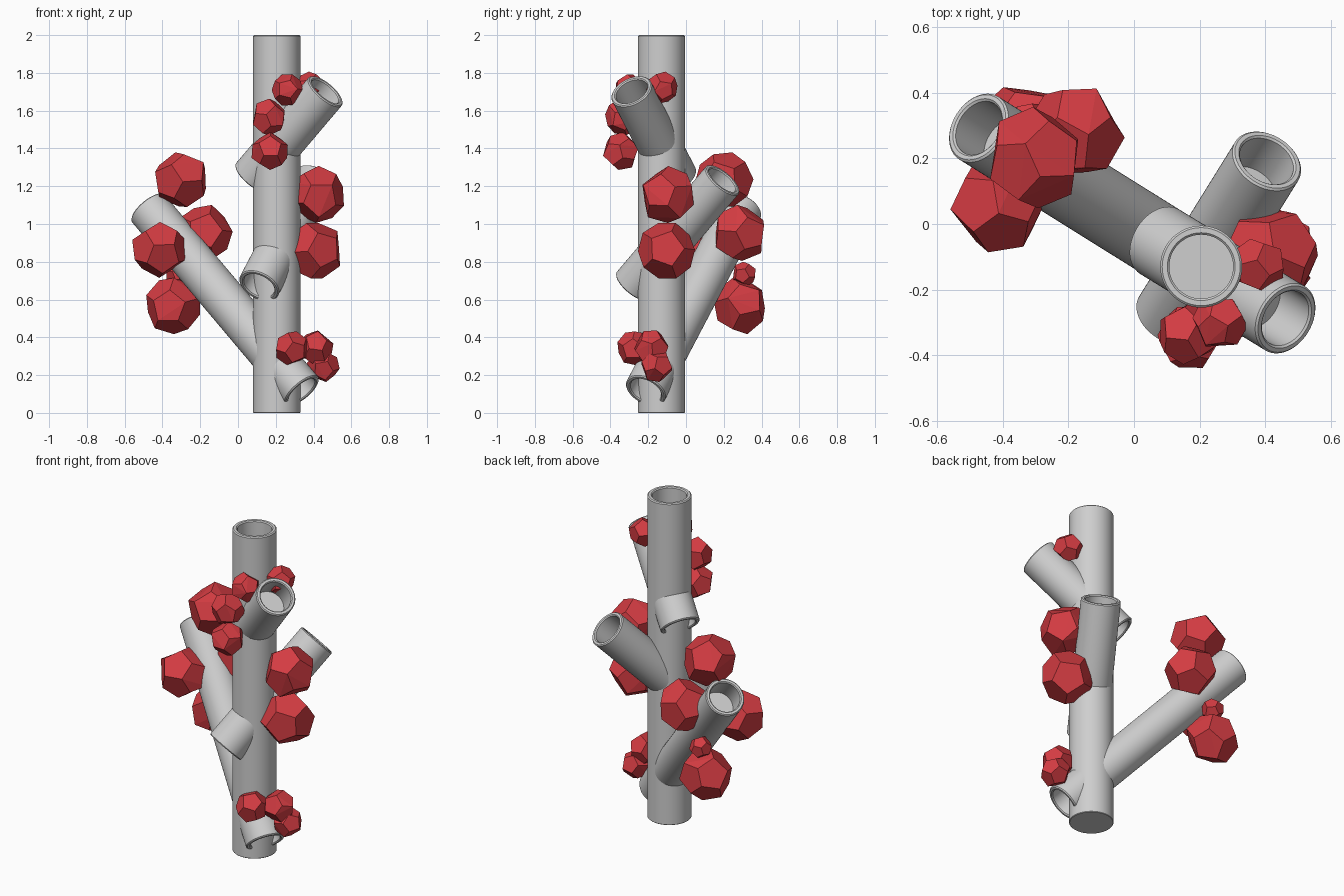
import bpy, bmesh, math, random
from mathutils import Vector, Euler

if "Cube" in bpy.data.objects:
    bpy.data.objects.remove(bpy.data.objects["Cube"])

random.seed(4)


def material(name, rgb):
    m = bpy.data.materials.new(name)
    m.diffuse_color = (*rgb, 1)
    m.use_nodes = True
    m.node_tree.nodes["Principled BSDF"].inputs["Base Color"].default_value = m.diffuse_color
    return m


GREY = material("pale_grey", (0.62, 0.62, 0.62))
RED = material("berry_red", (0.66, 0.045, 0.055))


def finish(name, bm, mat):
    bmesh.ops.recalc_face_normals(bm, faces=bm.faces)
    me = bpy.data.meshes.new(name)
    bm.to_mesh(me)
    bm.free()
    me.materials.append(mat)
    ob = bpy.data.objects.new(name, me)
    bpy.context.collection.objects.link(ob)
    return ob


def tube(name, start, end, r, depth, hollow_start, segs=48):
    """Lathe a log with a bevelled rim and a cup in its end(s)."""
    start, end = Vector(start), Vector(end)
    length = (end - start).length
    ri, b = r * 0.78, 0.006
    rim = [(r, b), (r - b, 0), (ri + b, 0), (ri, b), (ri, depth)]
    top = [(rad, length - h) for rad, h in rim]
    bottom = rim[::-1] if hollow_start else [(r - 0.003, 0), (r, 0.003)]
    profile = bottom + top
    rot = (end - start).to_track_quat('Z', 'Y')
    bm = bmesh.new()
    rings = []
    for rad, h in profile:
        rings.append([bm.verts.new(start + rot @ Vector((
            rad * math.cos(2 * math.pi * i / segs),
            rad * math.sin(2 * math.pi * i / segs), h))) for i in range(segs)])
    for lo, hi in zip(rings, rings[1:]):
        for i in range(segs):
            j = (i + 1) % segs
            bm.faces.new((lo[i], lo[j], hi[j], hi[i]))
    bm.faces.new(rings[0][::-1])
    bm.faces.new(rings[-1])
    ob = finish(name, bm, GREY)
    bpy.ops.object.select_all(action='DESELECT')
    ob.select_set(True)
    bpy.context.view_layer.objects.active = ob
    bpy.ops.object.shade_smooth_by_angle(angle=math.radians(30))


def berry(name, x, y, z, r):
    """Irregular faceted ball: hull of a jittered dodecahedron."""
    ico = bmesh.new()
    bmesh.ops.create_icosphere(ico, subdivisions=1, radius=1)
    points = [f.calc_center_median().normalized() for f in ico.faces]
    ico.free()
    rot = Euler([random.uniform(0, 6.28) for _ in range(3)]).to_matrix()
    bm = bmesh.new()
    for p in points:
        bm.verts.new(Vector((x, y, z)) + rot @ p * r * random.uniform(0.97, 1.08))
    bmesh.ops.convex_hull(bm, input=bm.verts)
    bmesh.ops.dissolve_limit(bm, angle_limit=math.radians(8),
                             verts=bm.verts, edges=bm.edges)
    finish(name, bm, RED)


# Trunk and the three branches that pass through it at 45 degrees
tube("trunk", (0.205, -0.13, 0), (0.205, -0.13, 2), 0.125, 0.15, False)
tube("long_branch", (0.34, -0.215, 0.115), (-0.477, 0.295, 1.085), 0.113, 0.15, True)
tube("middle_branch", (0.11, -0.283, 0.67), (0.407, 0.195, 1.235), 0.113, 0.15, True)
tube("upper_branch", (0.075, -0.052, 1.245), (0.465, -0.29, 1.705), 0.115, 0.15, True)

# Berry clusters: x, y, z, radius
clusters = {
    "long_branch_berry": [(-0.30, 0.20, 1.23, 0.15), (-0.18, 0.285, 0.95, 0.147),
                          (-0.415, 0.06, 0.865, 0.147), (-0.34, 0.285, 0.57, 0.147),
                          (-0.32, 0.31, 0.735, 0.065)],
    "middle_branch_berry": [(0.42, -0.095, 1.155, 0.15), (0.405, -0.10, 0.86, 0.15)],
    "upper_branch_berry": [(0.26, -0.30, 1.71, 0.083), (0.165, -0.335, 1.565, 0.095),
                           (0.17, -0.345, 1.385, 0.098), (0.38, -0.125, 1.72, 0.083)],
    "base_berry": [(0.285, -0.27, 0.345, 0.092), (0.41, -0.18, 0.345, 0.092),
                   (0.45, -0.155, 0.25, 0.085)],
}
for name, items in clusters.items():
    for i, item in enumerate(items):
        berry(f"{name}_{i + 1}", *item)
